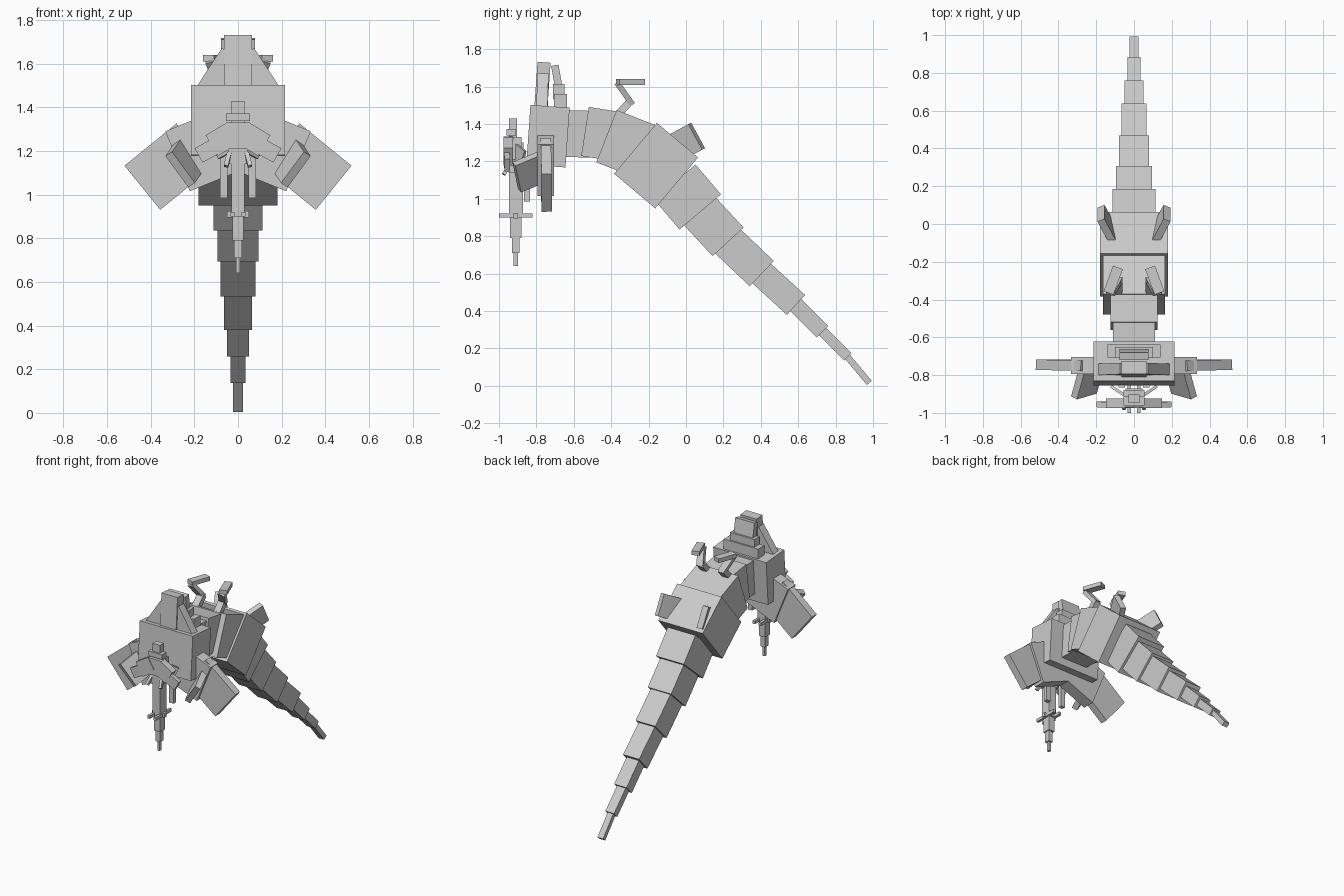
import bpy
from math import radians
from mathutils import Matrix, Vector

cube = bpy.data.objects.get("Cube")
if cube:
    bpy.data.objects.remove(cube, do_unlink=True)

GREY = (0.6, 0.6, 0.6, 1)
mat = bpy.data.materials.new("plain grey")
mat.use_nodes = True
mat.diffuse_color = GREY
mat.node_tree.nodes["Principled BSDF"].inputs["Base Color"].default_value = GREY


def block(name, frame, size):
    """Box of the given size placed by a 4x4 frame."""
    bpy.ops.mesh.primitive_cube_add(size=1)
    ob = bpy.context.object
    ob.name = name
    ob.data.transform(frame @ Matrix.Diagonal((*size, 1)))
    ob.data.materials.append(mat)
    return ob


def box(name, center, size, tilt=0, axis='X'):
    return block(name, Matrix.Translation(center) @ Matrix.Rotation(radians(tilt), 4, axis), size)


def beam(name, start, end, side, width, depth):
    """Box from start to end; width runs along side, depth across it."""
    a, b = Vector(start), Vector(end)
    u = (b - a).normalized()
    s = Vector(side)
    s = (s - u * s.dot(u)).normalized()
    m = Matrix((s, u.cross(s), u)).transposed().to_4x4()
    m.translation = (a + b) / 2
    return block(name, m, (width, depth, (b - a).length))


def pair(make, name, *args):
    """Build the left part and its mirrored twin."""
    left = make("left_" + name, *args)
    right = left.copy()
    right.data = left.data.copy()
    right.name = "right_" + name
    right.data.transform(Matrix.Scale(-1, 4, (1, 0, 0)))
    right.data.flip_normals()
    bpy.context.collection.objects.link(right)


X, Y = (1, 0, 0), (0, 1, 0)

# Neck and trunk: start y, z, end y, z, width, thickness
trunk = [(-.66, 1.35, -.50, 1.345, .22, .25),
         (-.54, 1.36, -.38, 1.335, .25, .265),
         (-.425, 1.335, -.22, 1.255, .33, .30),
         (-.27, 1.27, -.05, 1.085, .36, .355)]
for i, (y0, z0, y1, z1, w, t) in enumerate(trunk):
    beam(f"trunk_{i + 1}", (0, y0, z0), (0, y1, z1), X, w, t)

# Tail: end y, z, width, thickness, each starting inside the one before
tail = [(.076, .93, .225, .29), (.225, .77, .19, .225), (.405, .60, .16, .187),
        (.588, .433, .13, .144), (.73, .29, .10, .087), (.866, .155, .07, .054),
        (.98, .016, .045, .034)]
prev = Vector((0, -.06, 1.09))
for i, (y, z, w, t) in enumerate(tail):
    end = Vector((0, y, z))
    beam(f"tail_{i + 1}", prev, end, X, w, t)
    prev = end - (end - prev).normalized() * .02

# Head, crest and the blocks behind it
box("head", (0, -.738, 1.335), (.43, .21, .32), -4)
box("crest", (0, -.768, 1.60), (.13, .07, .26), -4)
pair(beam, "crest_side", (.135, -.77, 1.46), (.02, -.765, 1.635), Y, .06, .13)
box("crest_back_low", (0, -.672, 1.52), (.28, .07, .08))
box("crest_back_mid", (0, -.68, 1.575), (.20, .06, .08))
box("crest_back_top", (0, -.69, 1.65), (.155, .04, .13), 10)

# Broad side panels sloping outward, with cheek plates in front
pair(beam, "inner_panel", (.01, -.75, 1.457 - .195), (.277, -.75, 1.153), Y, .09, .297)
pair(beam, "outer_panel", (.20, -.75, 1.225), (.438, -.745, 1.032), Y, .055, .26)
pair(beam, "cheek_plate", (.225, -.76, 1.175), (.265, -.905, 1.115), (.09, .03, .17), .18, .04)
pair(box, "mandible", (.065, -.85, 1.09), (.035, .03, .21))

# Zigzag feelers on the back
pair(beam, "feeler_base", (.09, -.40, 1.41), (.085, -.295, 1.525), X, .05, .04)
pair(beam, "feeler_middle", (.085, -.29, 1.51), (.125, -.365, 1.615), X, .05, .03)
pair(beam, "feeler_tip", (.135, -.365, 1.625), (.085, -.23, 1.625), X, .055, .03)

# Back fins
pair(beam, "back_fin", (.09, -.10, 1.25), (.175, .057, 1.335), (0, .075, -.134), .155, .04)

# Small hanging figure: body tapering downward: top z, bottom z, width, depth
body = [(1.30, 1.14, .09, .08), (1.18, .90, .06, .075), (.92, .79, .05, .06),
        (.80, .71, .035, .04), (.72, .64, .018, .022)]
for i, (top, low, w, d) in enumerate(body):
    box(f"figure_body_{i + 1}", (0, -.91, (top + low) / 2), (w, d, top - low))
box("figure_head", (0, -.925, 1.375), (.06, .045, .11))
box("figure_brow", (0, -.935, 1.355), (.11, .05, .035))
box("figure_chest", (0, -.925, 1.27), (.11, .09, .12))
box("figure_cross_fin", (0, -.91, .91), (.10, .025, .03))
pair(box, "figure_side_fin", (.025, -.91, .91), (.02, .18, .022))
pair(beam, "figure_upper_arm", (.02, -.95, 1.285), (.12, -.95, 1.225), Y, .05, .11)
pair(beam, "figure_lower_arm", (.08, -.96, 1.235), (.18, -.955, 1.18), Y, .03, .075)
pair(beam, "figure_spike", (.03, -.92, 1.25), (.105, -.87, 1.21), (0, 0, 1), .10, .015)
pair(beam, "figure_claw", (.04, -.94, 1.19), (.055, -.975, 1.13), X, .02, .02)
